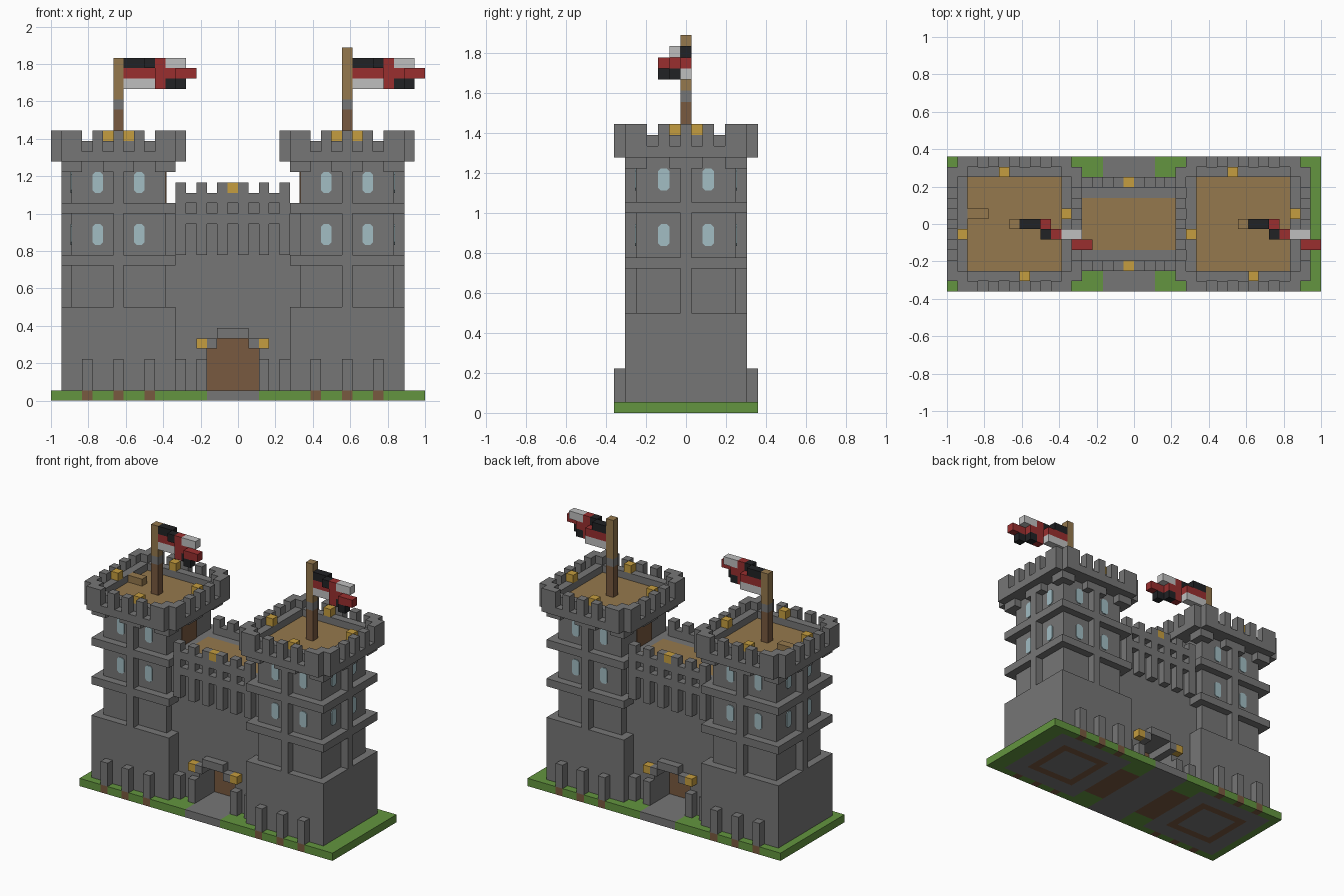
import bpy, bmesh
from mathutils import Matrix, Vector

cube = bpy.data.objects.get("Cube")
if cube:
    bpy.data.objects.remove(cube)

U = 1 / 18  # one block
ORIGIN = Vector((-1, -6.5 * U, 0))
ALL = (0, 1, 2, 3)


def material(name, *rgb):
    m = bpy.data.materials.new(name)
    m.use_nodes = True
    m.diffuse_color = (*rgb, 1)
    m.node_tree.nodes["Principled BSDF"].inputs["Base Color"].default_value = (*rgb, 1)
    return m


stone = material("stone grey", .18, .18, .18)
grass = material("grass green", .125, .30, .05)
plank = material("plank tan", .30, .19, .075)
wood = material("wood brown", .19, .10, .05)
gold = material("torch gold", .56, .34, .05)
glass = material("window blue", .36, .51, .55)
red = material("flag red", .32, .028, .028)
black = material("flag black", .015, .016, .018)
white = material("flag white", .52, .52, .52)


def finish(name, bm, *mats):
    mesh = bpy.data.meshes.new(name)
    bmesh.ops.recalc_face_normals(bm, faces=bm.faces)
    bm.to_mesh(mesh)
    bm.free()
    for m in mats:
        mesh.materials.append(m)
    ob = bpy.data.objects.new(name, mesh)
    bpy.context.collection.objects.link(ob)
    return ob


def place(bm, verts, off, turn):
    """Turn by quarter turns about the tower axis, shift along x, scale to size."""
    axis = Matrix.Translation((6.5, 6.5, 0))
    spin = axis @ Matrix.Rotation(turn * 1.5707963, 4, 'Z') @ axis.inverted()
    for v in verts:
        v.co = ORIGIN + U * (spin @ v.co + Vector((off, 0, 0)))


def part(name, mat, boxes, off=0, turns=(0,)):
    """Blocks given as x0, x1, y0, y1, z0, z1 in block units."""
    bm = bmesh.new()
    for t in turns:
        for x0, x1, y0, y1, z0, z1 in boxes:
            lo, hi = Vector((x0, y0, z0)), Vector((x1, y1, z1))
            mtx = Matrix.Translation((lo + hi) / 2) @ Matrix.Diagonal((*(hi - lo), 1))
            verts = bmesh.ops.create_cube(bm, size=1, matrix=mtx)["verts"]
            place(bm, verts, off, t)
    return finish(name, bm, mat)


def both(boxes):
    """Repeat blocks on the back."""
    return boxes + [(a, b, 13 - d, 13 - c, e, f) for a, b, c, d, e, f in boxes]


def windows(name, off, turns):
    bm = bmesh.new()
    c = .25
    for t in turns:
        for x in (4, 8):
            for z in (15, 20):
                ring = [(x + c, z), (x + 1 - c, z), (x + 1, z + c), (x + 1, z + 2 - c),
                        (x + 1 - c, z + 2), (x + c, z + 2), (x, z + 2 - c), (x, z + c)]
                face = bm.faces.new([bm.verts.new((a, 2, b)) for a, b in ring])
                out = bmesh.ops.extrude_face_region(bm, geom=[face])["geom"]
                front = [v for v in out if isinstance(v, bmesh.types.BMVert)]
                for v in front:
                    v.co.y -= .1
                place(bm, list(face.verts) + front, off, t)
    finish(name, bm, glass)


# Ground slab, coloured by cell
STAKES = (3, 6, 9, 25, 28, 31)


def ground_colour(i, j):
    k = min(j, 12 - j)
    if k == 0 and i in STAKES:
        return 2
    if 15 <= i < 20:
        return 1
    for start in (1, 23):
        if start <= i < start + 11 and k >= 1:
            edge = min(i - start, start + 10 - i, k - 1)
            return 2 if edge == 2 else 1
    if 12 <= i < 23:
        return 2 if k >= 3 else 0
    return 0


bm = bmesh.new()
bmesh.ops.create_grid(bm, x_segments=36, y_segments=13, size=1,
                      matrix=Matrix.Diagonal((1, 6.5 * U, 1, 1)))
for f in bm.faces:
    p = f.calc_center_median()
    f.material_index = ground_colour(int((p.x + 1) / U), int(p.y / U + 6.5))
for v in bm.verts:
    v.co.z = U
ground = finish("ground", bm, grass, stone, wood)
slab = ground.modifiers.new("thickness", 'SOLIDIFY')
slab.thickness = U
slab.offset = -1

# Towers
for side, off, pole_top, inner in (("right", 0, 33, 1), ("left", 22, 34, 3)):
    outer = [t for t in ALL if t != inner]
    part(side + "_tower_base", stone, [(1, 12, 1, 12, 1, 9)], off)
    part(side + "_tower_body", stone, [(2, 11, 2, 11, 9, 23)], off)
    part(side + "_tower_bands", stone,
         [(1, 12, 1, 12, 13, 14), (1, 12, 1, 12, 18, 19)], off)
    part(side + "_tower_pillars", stone, [(6, 7, 1, 2, 9, 23)], off, outer)
    part(side + "_tower_corbels", stone,
         [(1, 3, 1, 2, 22, 23), (5, 8, 1, 2, 22, 23), (10, 12, 1, 2, 22, 23)], off, ALL)
    windows(side + "_tower_windows", off, outer)
    part(side + "_tower_door", wood, [(5, 8, 1.9, 2, 19, 22)], off, (inner,))

    # Battlements
    part(side + "_parapet_ledge", stone,
         [(1, 12, 0, 13, 23, 24), (0, 13, 1, 12, 23, 24)], off)
    part(side + "_parapet_ring", stone, [(1, 11, 1, 2, 24, 25)], off, ALL)
    part(side + "_merlons", stone,
         [(a, b, 0, 1, 24, 26) for a, b in ((1, 3), (4, 5), (6, 7), (8, 9), (10, 12))]
         + [(1, 2, 1, 2, 25, 26)], off, ALL)
    part(side + "_roof_torches", gold, [(7, 8, 1, 2, 25, 26)], off, ALL)
    part(side + "_tower_floor", plank, [(2, 11, 2, 11, 24, 24.1)], off)

    # Flagpole and flag
    part(side + "_pole_foot", wood, [(6, 7, 6, 7, 24, 28)], off)
    part(side + "_pole_collar", stone, [(6, 7, 6, 7, 28, 29)], off)
    part(side + "_pole", plank, [(6, 7, 6, 7, 29, pole_top)], off)
    part(side + "_flag_cross", red,
         [(7, 10, 6, 7, 31, 32), (10, 12, 5, 6, 31, 32), (12, 14, 4, 5, 31, 32),
          (10, 11, 5, 6, 30, 31), (10, 11, 5, 6, 32, 33)], off)
    part(side + "_flag_black", black,
         [(7, 9, 6, 7, 32, 33), (9, 10, 5, 6, 32, 33),
          (11, 12, 5, 6, 30, 31), (12, 13, 4, 5, 30, 31)], off)
    part(side + "_flag_white", white,
         [(11, 13, 5, 6, 32, 33), (7, 10, 6, 7, 30, 31)], off)

part("roof_chest", plank, [(2, 4, 7, 8, 24, 25)])

# Gatehouse wall with a passage
part("gate_wall", stone,
     [(11, 15, 3, 10, 1, 18), (20, 24, 3, 10, 1, 18), (15, 20, 3, 10, 6, 18),
      (15, 16, 3, 10, 5, 6), (19, 20, 3, 10, 5, 6)])
part("gate_door", wood, [(15, 20, 6, 7, 1, 5), (16, 19, 6, 7, 5, 6)])
part("gate_arch", stone,
     both([(15, 16, 2, 3, 5, 6), (19, 20, 2, 3, 5, 6), (16, 19, 2, 3, 6, 7)]))
part("gate_torches", gold, both([(14, 15, 2, 3, 5, 6), (20, 21, 2, 3, 5, 6)]))
part("walkway_floor", plank, [(12, 23, 4, 9, 18, 19)])
part("walkway_curb", stone, both([(12, 23, 3, 4, 18, 19)]))

# Overhanging gatehouse parapet
part("gate_parapet", stone,
     both([(12, 23, 2, 3, 19, 20), (12, 23, 2, 3, 17, 18)]))
part("gate_ribs", stone,
     both([(i, i + 1, 2, 3, 14, 19) for i in range(12, 23, 2)]))
part("gate_merlons", stone,
     both([(i, i + 1, 2, 3, 20, 21) for i in range(12, 23, 2)]))
part("parapet_torches", gold, both([(17, 18, 2, 3, 20, 21)]))

# Stone posts along the walls
part("tower_posts", stone, both([(i, i + 1, 0, 1, 1, 4) for i in STAKES]))
part("gate_posts", stone, both([(i, i + 1, 2, 3, 1, 4) for i in (12, 14, 20, 22)]))
